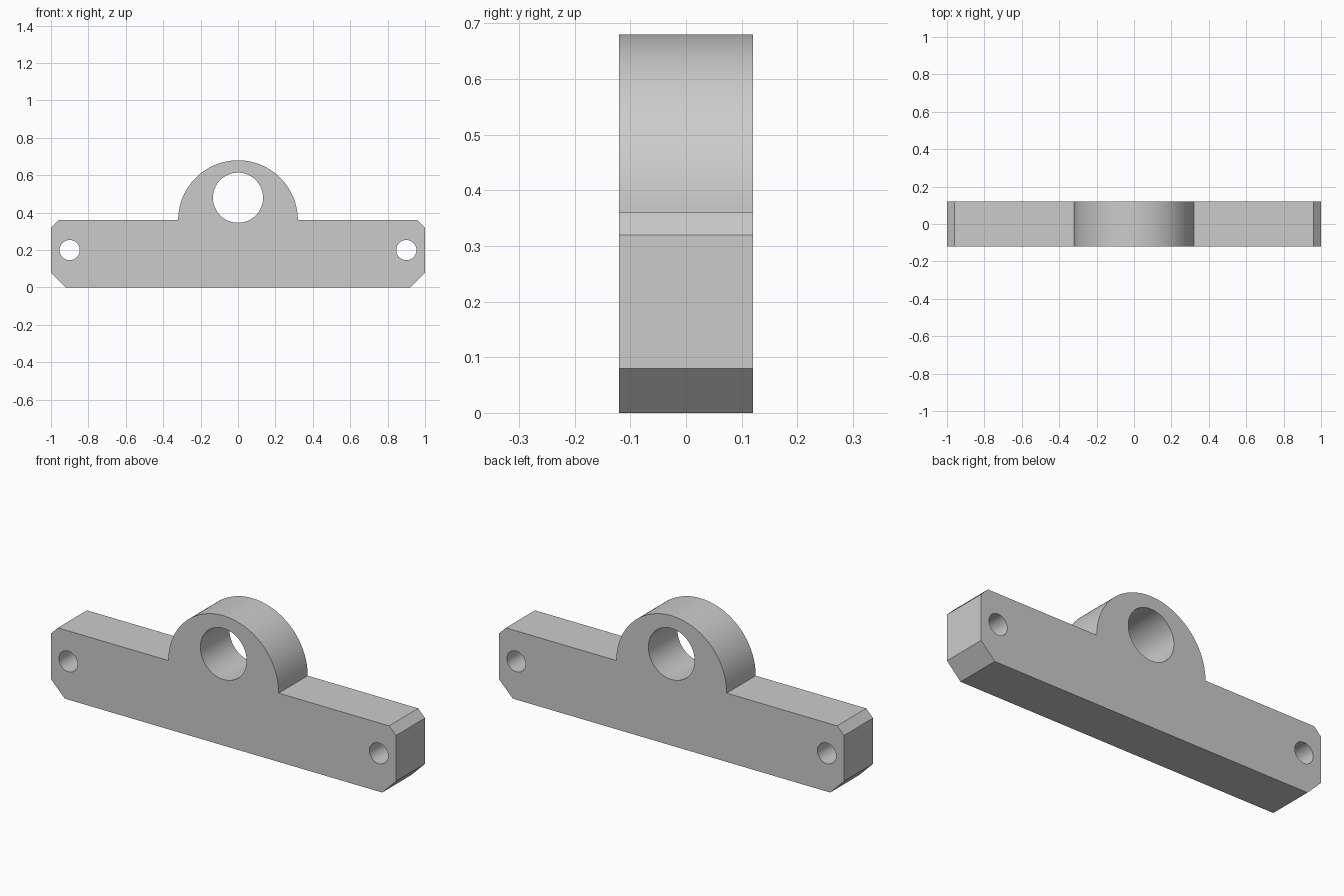
import bpy
import bmesh
from math import sin, cos, pi, radians

cube = bpy.data.objects.get("Cube")
if cube:
    bpy.data.objects.remove(cube, do_unlink=True)

DEPTH = 0.24


def arc(cx, cz, r, start, end, steps):
    """Points along an arc, both ends included."""
    angles = [start + (end - start) * i / steps for i in range(steps + 1)]
    return [(cx + r * cos(a), cz + r * sin(a)) for a in angles]


def circle(cx, cz, r, steps=64):
    return arc(cx, cz, r, 0, 2 * pi, steps)[:-1]


def plate(name, loops, depth, material):
    """Fill an outline with holes in the XZ plane and extrude it along Y."""
    bm = bmesh.new()
    edges = []
    for loop in loops:
        verts = [bm.verts.new((x, -depth / 2, z)) for x, z in loop]
        edges += [bm.edges.new((v, verts[i - 1])) for i, v in enumerate(verts)]
    bmesh.ops.triangle_fill(bm, edges=edges, use_beauty=True, normal=(0, -1, 0))
    out = bmesh.ops.extrude_face_region(bm, geom=bm.faces[:], use_keep_orig=True)
    moved = [g for g in out["geom"] if isinstance(g, bmesh.types.BMVert)]
    bmesh.ops.translate(bm, verts=moved, vec=(0, depth, 0))
    bmesh.ops.recalc_face_normals(bm, faces=bm.faces[:])
    mesh = bpy.data.meshes.new(name)
    bm.to_mesh(mesh)
    bm.free()
    mesh.materials.append(material)
    obj = bpy.data.objects.new(name, mesh)
    bpy.context.collection.objects.link(obj)
    return obj


# Plain grey finish
grey = bpy.data.materials.new("grey")
grey.use_nodes = True
colour = (0.6, 0.6, 0.6, 1)
grey.diffuse_color = colour
grey.node_tree.nodes["Principled BSDF"].inputs["Base Color"].default_value = colour

# Chamfered bar outline with a half-round boss on top
right_end = [(0.92, 0), (1, 0.08), (1, 0.32), (0.96, 0.36)]
left_end = [(-x, z) for x, z in reversed(right_end)]
outline = right_end + arc(0, 0.36, 0.32, 0, pi, 64) + left_end

# Large bore and two mounting holes
holes = [circle(0, 0.48, 0.134)] + [circle(s * 0.9, 0.2, 0.054) for s in (-1, 1)]

bracket = plate("bracket", [outline] + holes, DEPTH, grey)

# Smooth the round walls, keep the corners crisp
bpy.ops.object.select_all(action="DESELECT")
bracket.select_set(True)
bpy.context.view_layer.objects.active = bracket
bpy.ops.object.shade_smooth_by_angle(angle=radians(30))
